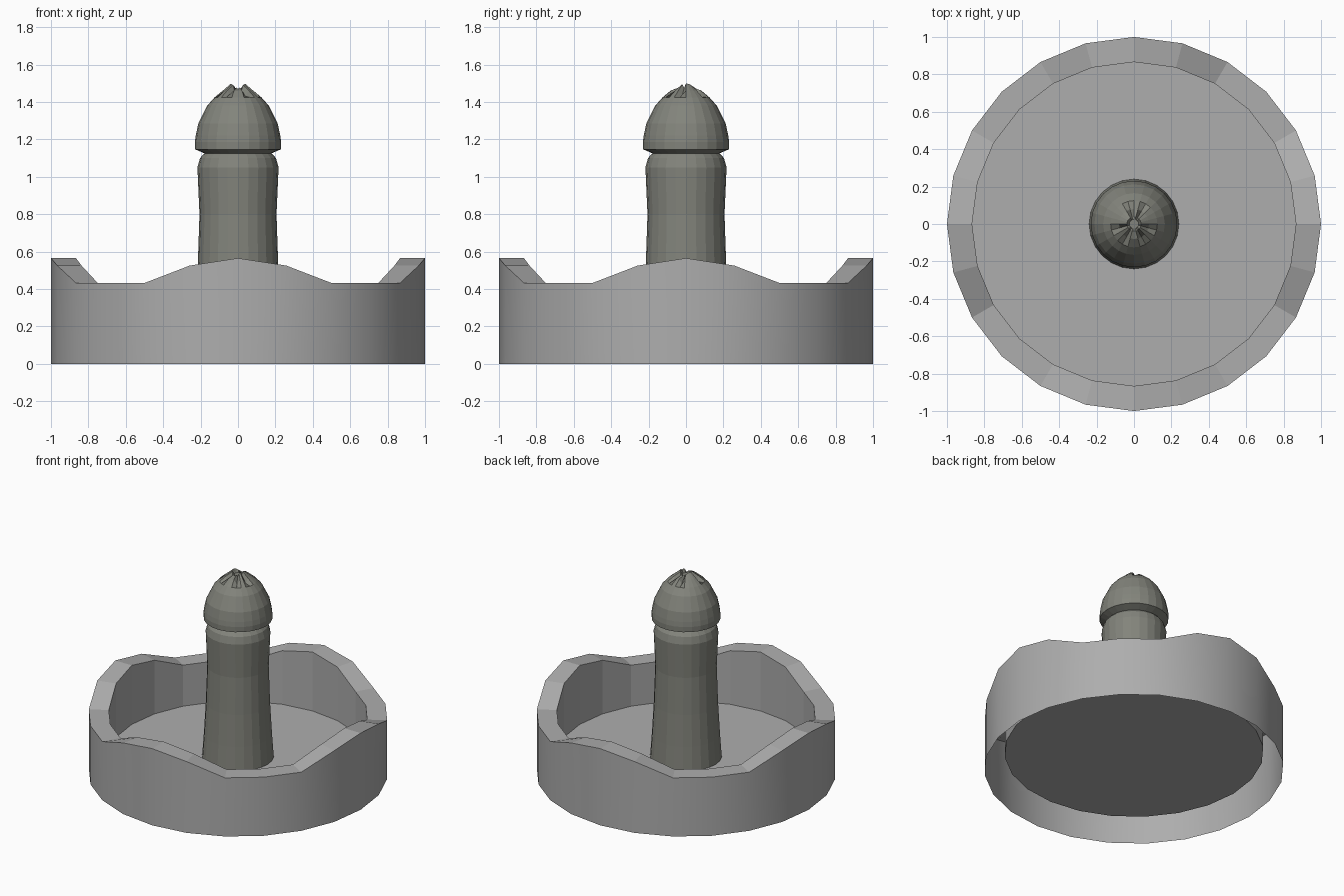
import bpy, bmesh, math

if "Cube" in bpy.data.objects:
    bpy.data.objects.remove(bpy.data.objects["Cube"])

N = 24


def material(name, col):
    m = bpy.data.materials.new(name)
    m.diffuse_color = (*col, 1)
    m.use_nodes = True
    m.node_tree.nodes["Principled BSDF"].inputs["Base Color"].default_value = m.diffuse_color
    return m


def lathe(name, rings, mat, cap_bottom=False, cap_top=False):
    """rings: functions of the side index giving (radius, z)."""
    bm = bmesh.new()
    loops = []
    for f in rings:
        loop = []
        for i in range(N):
            r, z = f(i)
            a = math.tau * i / N
            loop.append(bm.verts.new((r * math.cos(a), r * math.sin(a), z)))
        loops.append(loop)
    for lo, hi in zip(loops, loops[1:]):
        for i in range(N):
            j = (i + 1) % N
            bm.faces.new((lo[i], lo[j], hi[j], hi[i]))
    if cap_bottom:
        bm.faces.new(list(reversed(loops[0])))
    if cap_top:
        bm.faces.new(loops[-1])
    me = bpy.data.meshes.new(name)
    bm.to_mesh(me)
    bm.free()
    me.materials.append(mat)
    ob = bpy.data.objects.new(name, me)
    bpy.context.collection.objects.link(ob)
    return ob


stone = material("light grey stone", (0.42, 0.42, 0.42))
dark_stone = material("olive grey stone", (0.225, 0.23, 0.2))

# Basin: open underneath, wavy rim with four crests, raised floor
wave = [0.565, 0.525, 0.432, 0.432, 0.432, 0.525]
R_IN, FLOOR = 0.866, 0.13
basin = lathe("basin", [
    lambda i: (1.0, 0.0),
    lambda i: (1.0, wave[i % 6]),
    lambda i: (R_IN, wave[i % 6]),
    lambda i: (R_IN, FLOOR),
], stone, cap_top=True)
bpy.context.view_layer.objects.active = basin
basin.select_set(True)
bpy.ops.object.shade_smooth_by_angle(angle=math.radians(30))
for p in basin.data.polygons:          # inner faces stay faceted
    if p.index >= N:
        p.use_smooth = False

# Column with a neck groove and bud-shaped head
profile = [(0.24, 0.13), (0.228, 0.3), (0.215, 0.53), (0.206, 0.8), (0.217, 1.05),
           (0.203, 1.1), (0.185, 1.12), (0.178, 1.125), (0.23, 1.147),
           (0.231, 1.185), (0.226, 1.22), (0.212, 1.285), (0.165, 1.38),
           (0.125, 1.425)]
rings = [lambda i, p=p: p for p in profile]
# Slits cut between the petals of the tip
slits = {1, 4, 7, 11, 13, 16, 20, 23} - {1, 11}
rings.append(lambda i: (0.08, 1.43 if i in slits else 1.462))
rings.append(lambda i: (0.038, (1.45 if i in slits else 1.47)
                        + 0.028 * abs(math.cos(math.tau * i / N))))
rings.append(lambda i: (0.025, 1.468))
lathe("column", rings, dark_stone, cap_top=True)
